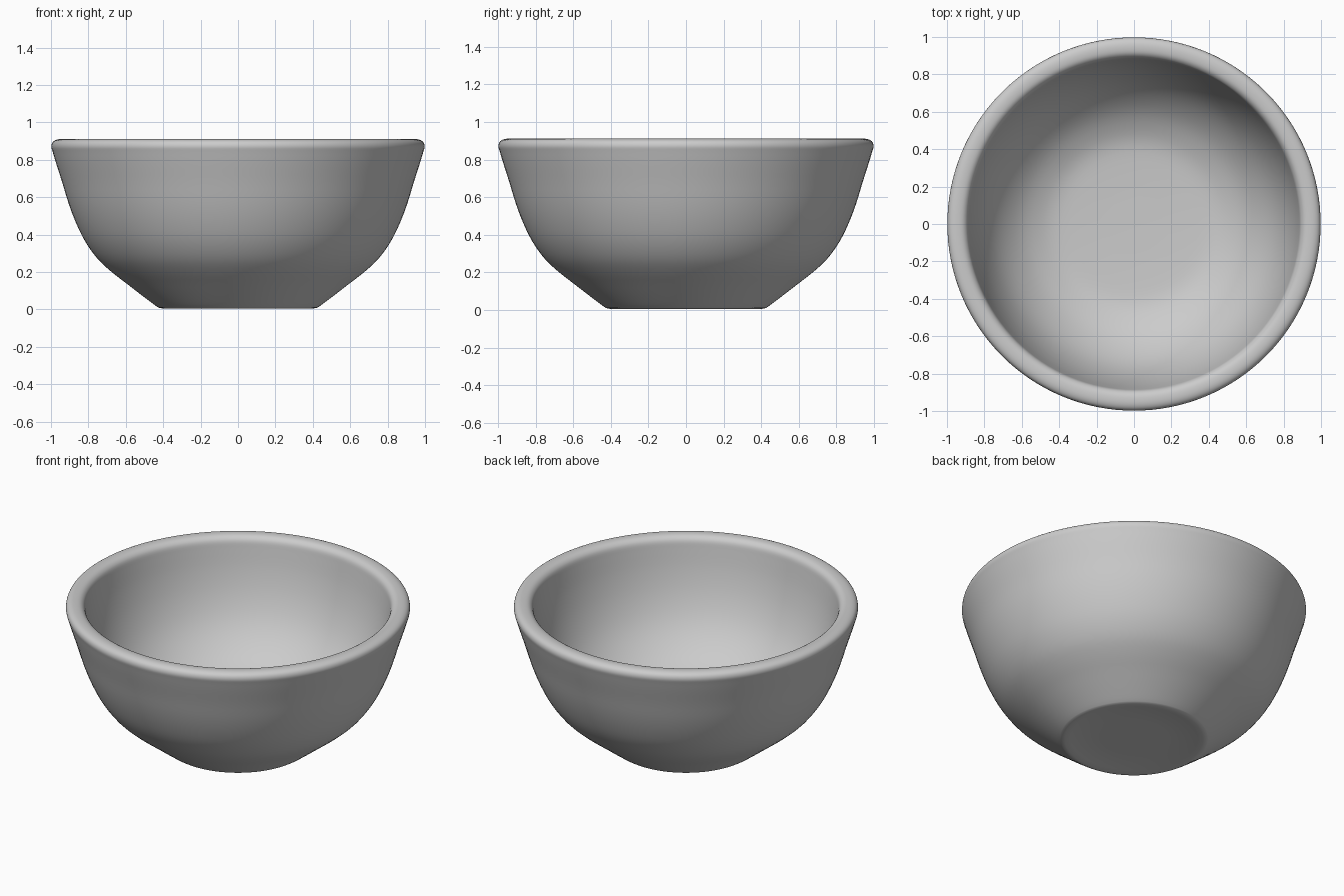
import bpy, bmesh, math
from mathutils import Vector

if "Cube" in bpy.data.objects:
    bpy.data.objects.remove(bpy.data.objects["Cube"])

# Key radius/height points: outer wall, rounded rim, inner wall down to the floor
outer = [(0.425, 0.01), (0.45, 0.027), (0.52, 0.08), (0.595, 0.138), (0.675, 0.2),
         (0.75, 0.27), (0.815, 0.36), (0.865, 0.46), (0.905, 0.565), (0.94, 0.68),
         (0.972, 0.78), (0.99, 0.84)]
rim = [(0.998, 0.87), (0.992, 0.893), (0.975, 0.906), (0.95, 0.911), (0.92, 0.908),
       (0.9, 0.896), (0.888, 0.875)]
inner = [(0.88, 0.83), (0.858, 0.71), (0.82, 0.575), (0.765, 0.45), (0.695, 0.35),
         (0.605, 0.265), (0.51, 0.21), (0.42, 0.18), (0.3, 0.17), (0.15, 0.165)]


def smooth_profile(pts, steps=3):
    """Catmull-Rom interpolation through the key points."""
    out = []
    for i in range(len(pts) - 1):
        p0, p1 = Vector(pts[max(i - 1, 0)]), Vector(pts[i])
        p2, p3 = Vector(pts[i + 1]), Vector(pts[min(i + 2, len(pts) - 1)])
        for k in range(steps):
            t = k / steps
            out.append(0.5 * (2 * p1 + (p2 - p0) * t
                              + (2 * p0 - 5 * p1 + 4 * p2 - p3) * t * t
                              + (3 * p1 - p0 - 3 * p2 + p3) * t ** 3))
    return out + [Vector(pts[-1])]


def lathe(name, profile, sides=128):
    bm = bmesh.new()
    rings = [[bm.verts.new((p.x * math.cos(a), p.x * math.sin(a), p.y))
              for a in (2 * math.pi * i / sides for i in range(sides))]
             for p in profile]
    for lo, hi in zip(rings, rings[1:]):
        for i in range(sides):
            j = (i + 1) % sides
            bm.faces.new((lo[i], lo[j], hi[j], hi[i]))
    # Close the underside and the inside floor
    bm.faces.new(rings[0][::-1])
    bm.faces.new(rings[-1])
    bmesh.ops.recalc_face_normals(bm, faces=bm.faces)
    mesh = bpy.data.meshes.new(name)
    bm.to_mesh(mesh)
    bm.free()
    obj = bpy.data.objects.new(name, mesh)
    bpy.context.collection.objects.link(obj)
    return obj


# Bowl with a very shallow recessed foot
foot = [Vector((0.2, 0.016)), Vector((0.37, 0.013)), Vector((0.4, 0.005))]
bowl = lathe("bowl", foot + smooth_profile(outer + rim + inner))
bpy.context.view_layer.objects.active = bowl
bowl.select_set(True)
bpy.ops.object.shade_smooth_by_angle(angle=math.radians(35))
